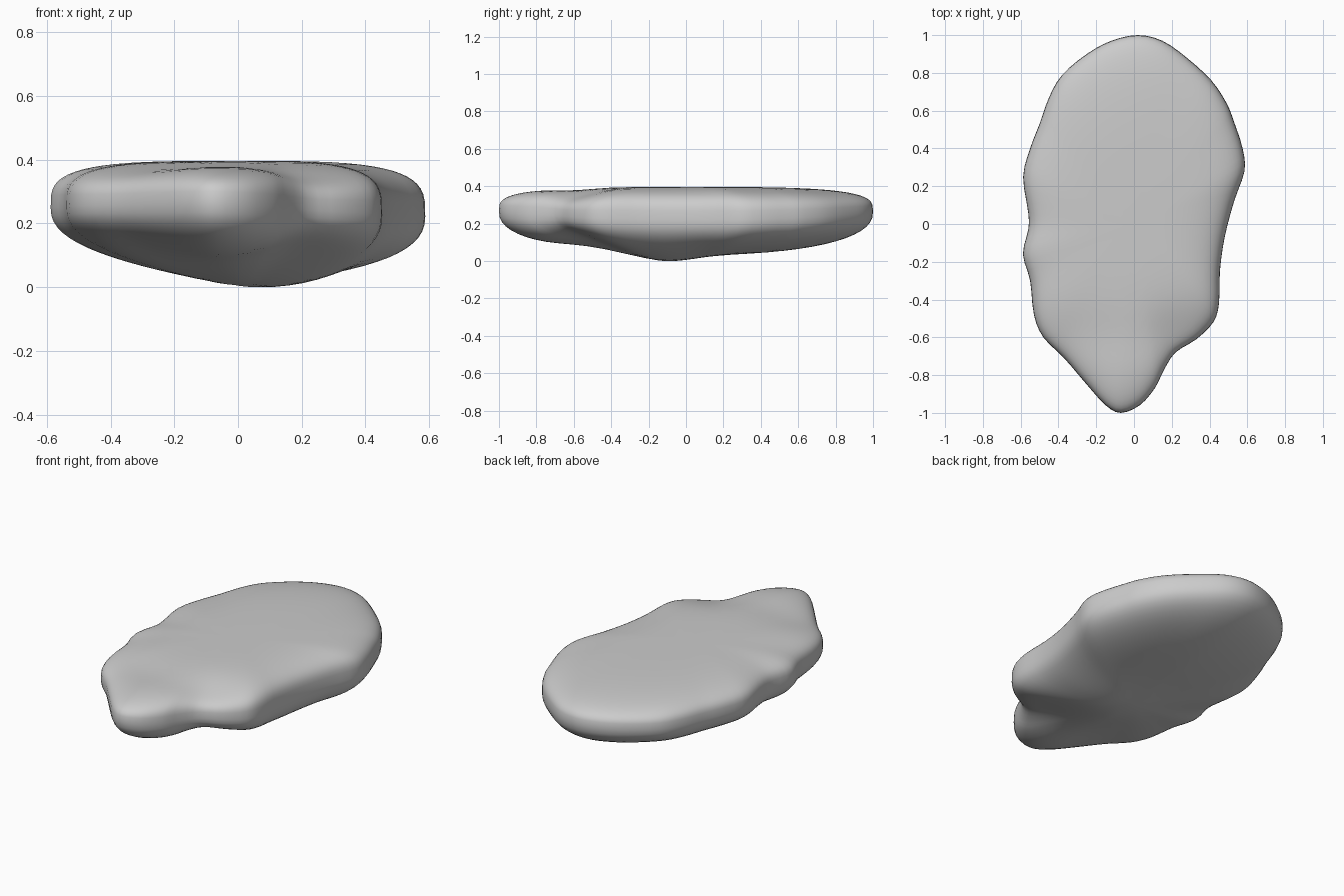
import bpy, bmesh
from math import sin, cos, pi, exp
from mathutils import Vector

default = bpy.data.objects.get("Cube")
if default:
    bpy.data.objects.remove(default, do_unlink=True)

# Plan outline of the stone, counter-clockwise from the back
OUTLINE = [
    (.02, 1), (-.12, .97), (-.25, .9), (-.38, .79), (-.45, .67), (-.5, .53),
    (-.55, .4), (-.587, .25), (-.56, .06), (-.56, -.03), (-.588, -.16),
    (-.55, -.3), (-.53, -.48), (-.48, -.6), (-.37, -.71), (-.25, -.85),
    (-.15, -.96), (-.07, -1), (.03, -.96), (.11, -.87), (.16, -.77),
    (.22, -.68), (.33, -.61), (.42, -.52), (.45, -.42), (.455, -.25),
    (.48, -.07), (.53, .12), (.585, .28), (.575, .4), (.53, .54), (.49, .64),
    (.41, .76), (.28, .88), (.15, .97),
]
STEPS = 3
RINGS = 16


def smooth_loop(points, steps):
    """Closed Catmull-Rom curve through the points."""
    pts = [Vector(p) for p in points]
    n = len(pts)
    result = []
    for i in range(n):
        a, b, c, d = (pts[(i + k) % n] for k in (-1, 0, 1, 2))
        for j in range(steps):
            t = j / steps
            result.append(b + (c - a) * t / 2
                          + (a - b * 2.5 + c * 2 - d / 2) * t * t
                          + ((b - c) * 3 + d - a) * t ** 3 / 2)
    return result


def bump(x, y, cx, cy, wx, wy):
    return exp(-((x - cx) / wx) ** 2 - ((y - cy) / wy) ** 2)


def top_height(x, y):
    dip = .012 * bump(x, y, 0, -.6, .8, .15)
    return .398 - dip - .015 * bump(x, y, .24, -.6, .14, .15)


def bottom_height(x, y):
    belly = .036 * bump(x, y, .14, -.1, .33, .2)
    furrow = .035 * bump(x, y, .2, -.6, .17, .2)
    nose = .02 * bump(x, y, 0, -.55, .6, .22)
    return .034 + .07 * max(0, -x) - belly + furrow + nose


def rim_height(x, y):
    return .235 - .025 * x + .03 * y * y


loop = smooth_loop(OUTLINE, STEPS)
bm = bmesh.new()


def make_ring(scale, rise, surface):
    verts = []
    for p in loop:
        x, y = p * scale
        rim = rim_height(p.x, p.y)
        verts.append(bm.verts.new((x, y, rim + (surface(x, y) - rim) * rise)))
    return verts


def bridge(lower, upper):
    n = len(lower)
    for i in range(n):
        j = (i + 1) % n
        bm.faces.new((lower[i], lower[j], upper[j], upper[i]))


# Worn upper shell is flatter and squarer, the underside is rounder
rim = make_ring(1, 0, top_height)
for surface, power in ((top_height, .56), (bottom_height, .85)):
    previous = rim
    for k in range(1, RINGS):
        angle = k / RINGS * pi / 2
        ring = make_ring(cos(angle) ** power, sin(angle) ** power, surface)
        bridge(previous, ring)
        previous = ring
    centre = bm.verts.new((0, 0, surface(0, 0)))
    for i, v in enumerate(previous):
        bm.faces.new((v, previous[(i + 1) % len(previous)], centre))

# Rest the stone on the ground
lowest = min(v.co.z for v in bm.verts)
for v in bm.verts:
    v.co.z -= lowest
bmesh.ops.recalc_face_normals(bm, faces=bm.faces)
for f in bm.faces:
    f.smooth = True

mesh = bpy.data.meshes.new("flat_stone")
bm.to_mesh(mesh)
bm.free()
stone = bpy.data.objects.new("flat_stone", mesh)
bpy.context.collection.objects.link(stone)

# Plain grey stone
grey = bpy.data.materials.new("stone_grey")
grey.use_nodes = True
colour = (.6, .6, .6, 1)
grey.diffuse_color = colour
grey.node_tree.nodes["Principled BSDF"].inputs["Base Color"].default_value = colour
mesh.materials.append(grey)
